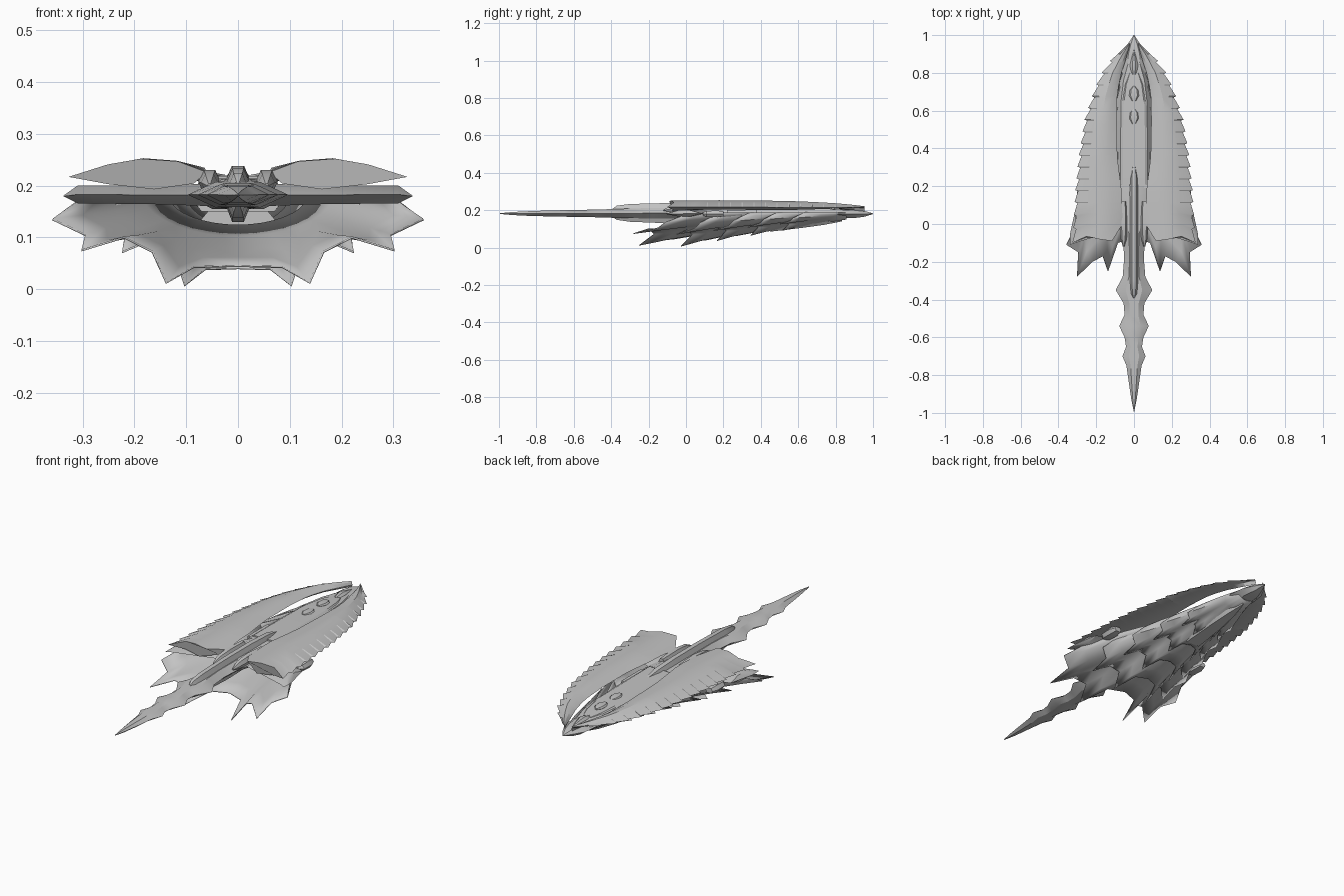
import bpy, bmesh, math
from mathutils import Vector

grey = bpy.data.materials.new("hull_grey")
grey.diffuse_color = (0.55, 0.55, 0.55, 1)


def lerp(table, y):
    """Interpolate rows of (y, a, b, ...) sorted by rising y."""
    if y <= table[0][0]:
        return table[0][1:]
    for p, q in zip(table, table[1:]):
        if y <= q[0]:
            t = (y - p[0]) / (q[0] - p[0])
            return [a + (b - a) * t for a, b in zip(p[1:], q[1:])]
    return table[-1][1:]


def loft(name, rings, closed=True, mirror=False, thick=0, angle=30):
    """Skin a list of equal point rings into one object."""
    bm = bmesh.new()
    vs = [[bm.verts.new(p) for p in r] for r in rings]
    n = len(rings[0])
    for a, b in zip(vs, vs[1:]):
        for i in range(n if closed else n - 1):
            j = (i + 1) % n
            bm.faces.new((a[i], a[j], b[j], b[i]))
    if closed:
        bm.faces.new(vs[0])
        bm.faces.new(vs[-1])
    bmesh.ops.remove_doubles(bm, verts=bm.verts, dist=0.0003)
    bmesh.ops.recalc_face_normals(bm, faces=bm.faces)
    me = bpy.data.meshes.new(name)
    bm.to_mesh(me)
    bm.free()
    me.materials.append(grey)
    ob = bpy.data.objects.new(name, me)
    bpy.context.collection.objects.link(ob)
    if mirror:
        m = ob.modifiers.new("mirror", 'MIRROR')
        m.use_clip = True
    if thick:
        s = ob.modifiers.new("shell", 'SOLIDIFY')
        s.thickness = thick
        s.offset = 0
    bpy.context.view_layer.objects.active = ob
    ob.select_set(True)
    bpy.ops.object.shade_smooth_by_angle(angle=math.radians(angle))
    ob.select_set(False)
    return ob


def hexa(y, w, zb, zt, flat=0.5, x=0):
    """Six sided section: pointed sides, flat top and bottom."""
    zm = (zb + zt) / 2
    f = w * flat
    return [(x + w, y, zm), (x + f, y, zt), (x - f, y, zt),
            (x - w, y, zm), (x - f, y, zb), (x + f, y, zb)]


def hexbody(name, table, flat=0.5, x=0, mirror=False):
    loft(name, [hexa(y, w, b, t, flat, x) for y, w, b, t in table], mirror=mirror)


# long wavy blade at the bow
hexbody("bow_blade", [
    (-0.995, 0.001, 0.180, 0.184), (-0.93, 0.014, 0.174, 0.190),
    (-0.85, 0.026, 0.170, 0.194), (-0.75, 0.040, 0.167, 0.198),
    (-0.70, 0.061, 0.166, 0.199), (-0.65, 0.042, 0.165, 0.200),
    (-0.60, 0.050, 0.164, 0.201), (-0.54, 0.078, 0.163, 0.202),
    (-0.48, 0.050, 0.162, 0.203), (-0.42, 0.055, 0.160, 0.205),
    (-0.35, 0.097, 0.158, 0.207), (-0.28, 0.060, 0.157, 0.209),
    (-0.18, 0.052, 0.156, 0.212), (-0.05, 0.060, 0.155, 0.213),
    (0.05, 0.110, 0.155, 0.214), (0.20, 0.110, 0.155, 0.214)], 0.45)

# tall narrow keel running through the blade
hexbody("spine", [
    (-0.395, 0.006, 0.165, 0.205), (-0.37, 0.024, 0.148, 0.224),
    (-0.30, 0.031, 0.138, 0.233), (-0.10, 0.032, 0.130, 0.238),
    (0.10, 0.034, 0.135, 0.238), (0.24, 0.034, 0.145, 0.232),
    (0.33, 0.010, 0.170, 0.214)], 0.35)

# main fuselage, stern cap and stepped deck
hexbody("fuselage", [
    (0.19, 0.094, 0.150, 0.212), (0.45, 0.095, 0.150, 0.212),
    (0.66, 0.090, 0.152, 0.210), (0.76, 0.074, 0.156, 0.206),
    (0.84, 0.045, 0.160, 0.202), (0.93, 0.016, 0.168, 0.195)], 0.75)
hexbody("deck", [
    (0.21, 0.070, 0.205, 0.219), (0.62, 0.066, 0.205, 0.217),
    (0.74, 0.048, 0.200, 0.211), (0.80, 0.025, 0.195, 0.206)], 0.85)
hexbody("stern_tip", [
    (0.70, 0.030, 0.165, 0.195), (0.82, 0.070, 0.160, 0.199),
    (0.90, 0.060, 0.158, 0.200), (0.95, 0.034, 0.164, 0.197),
    (1.0, 0.002, 0.179, 0.183)], 0.5)
hexbody("stern_fin", [
    (0.79, 0.012, 0.195, 0.208), (0.84, 0.022, 0.195, 0.217),
    (0.92, 0.002, 0.195, 0.200)], 0.4)
for k, y in enumerate((0.57, 0.69)):
    hexbody(f"deck_hatch_{k}", [
        (y - 0.04, 0.010, 0.210, 0.221), (y - 0.01, 0.026, 0.210, 0.223),
        (y + 0.02, 0.022, 0.208, 0.222), (y + 0.04, 0.004, 0.208, 0.217)], 0.7)
# side steps on the fuselage
hexbody("side_block", [(0.22, 0.012, 0.165, 0.200), (0.38, 0.012, 0.165, 0.200)],
        0.6, 0.092, True)

# upper wings with saw-tooth outer edge: y, inner x, outer x, crest z, rim z
wing = [(-0.08, 0.060, 0.315, 0.252, 0.217), (0.18, 0.066, 0.300, 0.253, 0.217),
        (0.35, 0.088, 0.284, 0.252, 0.216), (0.55, 0.092, 0.252, 0.249, 0.215),
        (0.70, 0.088, 0.205, 0.243, 0.214), (0.80, 0.066, 0.160, 0.237, 0.214),
        (0.88, 0.040, 0.105, 0.230, 0.215), (0.955, 0.020, 0.030, 0.221, 0.217)]


def wing_ring(y, flare=0):
    xi, xo, zc, zr = lerp(wing, y)
    d = xo - xi
    drop = min(1, (0.955 - y) * 2.5)
    rear = max(0, 1 - (y + 0.08) / 0.2)
    zi = zc - 0.018 - 0.008 * rear
    return [(xi, y + 0.08 * rear, zi), (xi + d * 0.22, y - 0.01 * rear, zc - 0.005),
            (xi + d * 0.50, y, zc), (xi + d * 0.75, y + 0.015 * rear, zc - 0.011),
            (xo + flare, y - 0.02 * rear, zr),
            (xi + d * 0.75, y + 0.01 * rear, zr - 0.014 * drop),
            (xi + d * 0.40, y, zr - 0.012 * drop - 0.012 * rear),
            (xi + d * 0.10, y + 0.05 * rear, zi - 0.010 - 0.012 * rear)]


rings = [wing_ring(0.955), wing_ring(0.90)]
TEETH = 15
for i in range(TEETH):
    y = 0.86 - 0.87 * i / (TEETH - 1)
    rings += [wing_ring(y + 0.003, 0.011), wing_ring(y - 0.003, -0.004)]
rings.append(wing_ring(-0.08, 0.012))
loft("wing", rings, mirror=True, angle=25)

# belly: overlapping scale rows, each with a spiked leading edge
edge = [(0, -0.07, 0.045), (0.085, -0.10, 0.043), (0.138, -0.25, 0.012),
        (0.165, -0.17, 0.072), (0.22, -0.20, 0.100), (0.302, -0.28, 0.075),
        (0.295, -0.15, 0.105), (0.358, -0.11, 0.135), (0.31, -0.02, 0.170),
        (0.27, 0.04, 0.188)]
# y shift, width, depth, spike length, row length
rows = [(0.00, 1.00, 1.00, 1.0, 0.48), (0.16, 0.74, 1.03, 0.75, 0.40),
        (0.32, 0.62, 0.86, 0.62, 0.36), (0.47, 0.50, 0.70, 0.5, 0.32),
        (0.62, 0.38, 0.55, 0.42, 0.28)]
for k, (dy, sx, sz, sy, length) in enumerate(rows):
    rings = []
    for t in (0, 0.2, 0.45, 0.72, 1):
        shrink, ring = 1 - 0.55 * t, []
        for i, (x, y, z) in enumerate(edge):
            # spikes melt into a smooth trough away from the edge
            ang = i / (len(edge) - 1) * math.pi / 2
            m = min(1, t * 1.5)
            bx, bz = 0.31 * math.sin(ang), 0.188 - 0.145 * math.cos(ang)
            px, pz = x + (bx - x) * m, z + (bz - z) * m
            py = dy + (y * (1 - t) - 0.1 * t) * sy + length * t
            ring.append((px * sx * shrink, py, 0.188 - (0.188 - pz) * sz * shrink))
        rings.append(ring)
    loft(f"belly_scales_{k}", rings, closed=False, mirror=True, thick=0.004, angle=40)

# lower keel cone closing the belly at the stern
hexbody("belly_keel", [
    (0.45, 0.075, 0.085, 0.175), (0.62, 0.062, 0.105, 0.175),
    (0.74, 0.040, 0.122, 0.175), (0.835, 0.004, 0.140, 0.165)], 0.5)


# flat side arms, tapering outward to a pointed edge
def arm_ring(x, y0, y1, zb, zt):
    ym, zm = (y0 + y1) / 2, (zb + zt) / 2
    return [(x, y0, zm), (x, ym - 0.03, zt), (x, ym + 0.03, zt),
            (x, y1, zm), (x, ym + 0.03, zb), (x, ym - 0.03, zb)]


loft("side_arm", [arm_ring(0.04, -0.02, 0.16, 0.160, 0.205),
                  arm_ring(0.15, -0.05, 0.14, 0.164, 0.200),
                  arm_ring(0.31, -0.10, 0.08, 0.166, 0.200),
                  [(0.338, -0.11 + 0.012 * i, 0.180) for i in (0, 2, 3, 5, 3, 2)]],
     mirror=True)

# engine pods under the wing edges
hexbody("engine_pod", [
    (0.09, 0.010, 0.172, 0.188), (0.11, 0.030, 0.164, 0.196),
    (0.17, 0.032, 0.162, 0.198), (0.20, 0.020, 0.168, 0.192)], 0.6, 0.27, True)

# curved collar claws beside the spine
hexbody("collar_claw", [
    (-0.12, 0.004, 0.196, 0.204), (-0.08, 0.016, 0.190, 0.222),
    (0.00, 0.022, 0.185, 0.230), (0.12, 0.016, 0.190, 0.225)], 0.5, 0.055, True)
